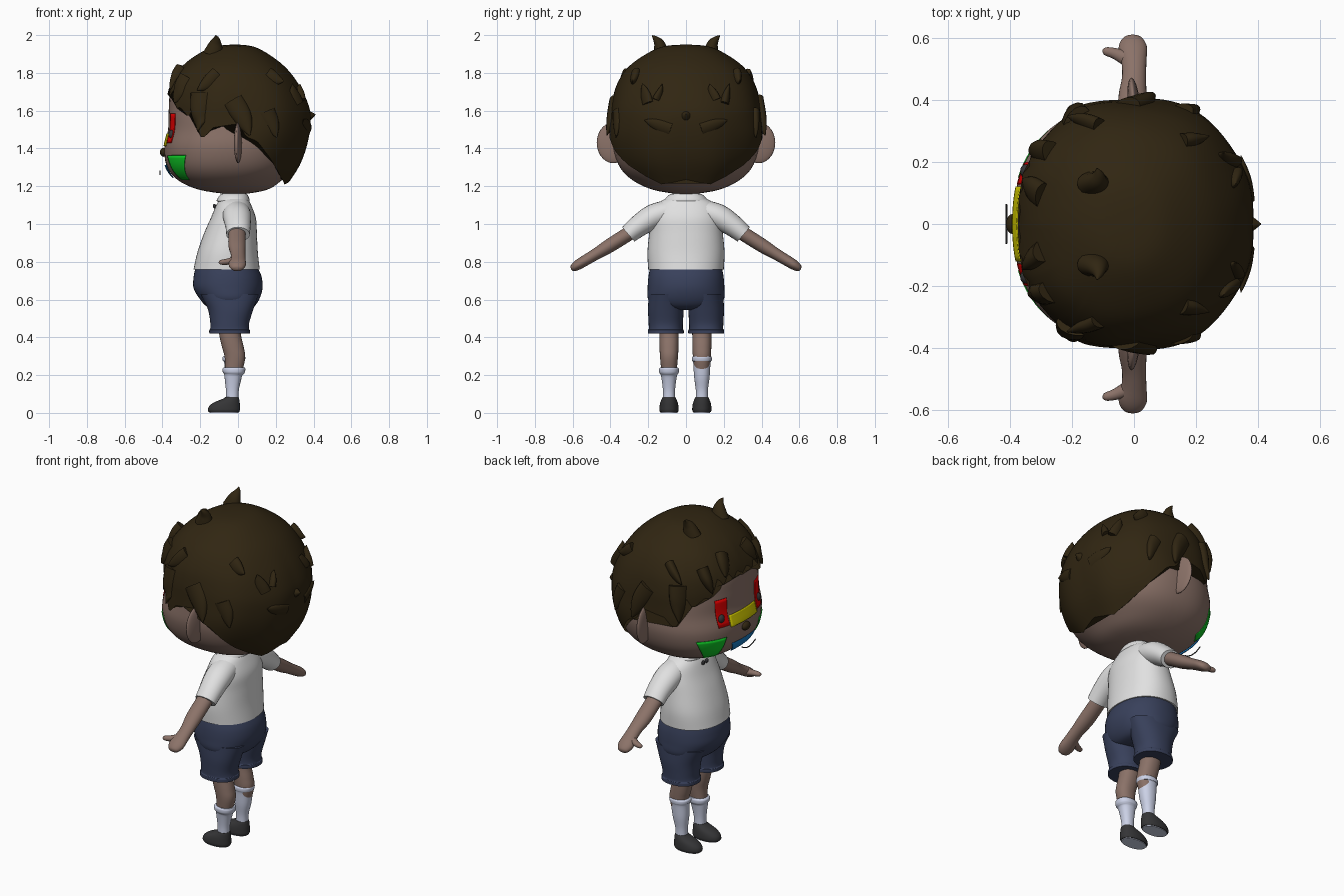
import bpy, bmesh, math
from mathutils import Vector

if "Cube" in bpy.data.objects:
    bpy.data.objects.remove(bpy.data.objects["Cube"])


def material(name, r, g, b):
    m = bpy.data.materials.new(name)
    m.use_nodes = True
    m.diffuse_color = (r, g, b, 1)
    m.node_tree.nodes["Principled BSDF"].inputs["Base Color"].default_value = (r, g, b, 1)
    m.node_tree.nodes["Principled BSDF"].inputs["Roughness"].default_value = 0.8
    return m


SKIN = material("skin", .26, .17, .14)
HAIR = material("dark brown", .03, .019, .006)
WHITE = material("shirt white", .75, .75, .75)
NAVY = material("navy", .04, .052, .105)
SOCK = material("pale blue white", .62, .66, .82)
DARK = material("charcoal", .035, .035, .037)
RED = material("red", .8, 0, 0)
GREEN = material("green", .005, .6, .02)
YELLOW = material("yellow", .68, .62, 0)
BLUE = material("blue", .01, .22, .6)


def finish(name, grid, mat, closed=True, caps=True, thick=0):
    """Skin a grid of points into a smooth object."""
    bm = bmesh.new()
    rows = [[bm.verts.new(p) for p in row] for row in grid]
    for r, s in zip(rows, rows[1:]):
        n = len(r)
        for i in range(n if closed else n - 1):
            j = (i + 1) % n
            bm.faces.new((r[i], r[j], s[j], s[i]))
    if caps:
        bm.faces.new(rows[0])
        bm.faces.new(rows[-1])
    bmesh.ops.recalc_face_normals(bm, faces=bm.faces)
    me = bpy.data.meshes.new(name)
    bm.to_mesh(me)
    bm.free()
    ob = bpy.data.objects.new(name, me)
    bpy.context.collection.objects.link(ob)
    me.materials.append(mat)
    if thick:
        mod = ob.modifiers.new("thickness", "SOLIDIFY")
        mod.thickness, mod.offset = thick, -1
    bpy.context.view_layer.objects.active = ob
    bpy.ops.object.select_all(action="DESELECT")
    ob.select_set(True)
    bpy.ops.object.shade_smooth_by_angle(angle=math.radians(50))
    return ob


def sample(rows, t):
    """Smooth interpolation between table rows."""
    last = len(rows) - 1
    i = min(int(t), last - 1)
    f = t - i
    a, b, c, d = (rows[max(0, min(last, i + k))] for k in (-1, 0, 1, 2))
    return [q + f / 2 * (r - p + f * (2 * p - 5 * q + 4 * r - s + f * (3 * (q - r) + s - p)))
            for p, q, r, s in zip(a, b, c, d)]


def ring_point(row, a, power, cy=0):
    """Point on a rounded ring; angle 0 is the face side (-x)."""
    z, x0, x1, y = row
    c, s = math.cos(a), math.sin(a)
    e = 2 / power
    return Vector(((x0 + x1) / 2 - (x1 - x0) / 2 * math.copysign(abs(c) ** e, c),
                   cy + y * math.copysign(abs(s) ** e, s), z))


def loft(name, rows, mat, cy=0, power=2.2, steps=5, seg=48):
    n = (len(rows) - 1) * steps
    grid = [[ring_point(sample(rows, i / steps), math.tau * k / seg, power, cy) for k in range(seg)]
            for i in range(n + 1)]
    return finish(name, grid, mat)


def tube(name, rows, mat, side=(1, 0, 0), steps=4, seg=16):
    """Tapered tube; rows hold x, y, z and two radii."""
    n = (len(rows) - 1) * steps
    pts = [sample(rows, i / steps) for i in range(n + 1)]
    grid = []
    for i, p in enumerate(pts):
        d = (Vector(pts[min(n, i + 1)][:3]) - Vector(pts[max(0, i - 1)][:3])).normalized()
        u = Vector(side)
        u = (u - d * u.dot(d)).normalized()
        v = d.cross(u)
        grid.append([Vector(p[:3]) + u * p[3] * math.cos(math.tau * k / seg)
                     + v * p[4] * math.sin(math.tau * k / seg) for k in range(seg)])
    return finish(name, grid, mat)


def ball(name, loc, scale, mat, turn=0):
    bpy.ops.mesh.primitive_uv_sphere_add(segments=24, ring_count=14, location=loc, rotation=(0, 0, turn))
    ob = bpy.context.object
    ob.name, ob.scale = name, scale
    ob.data.materials.append(mat)
    bpy.ops.object.shade_smooth()


def surface(rows, z, a, power):
    lo, hi = 0, len(rows) - 1
    for _ in range(24):
        mid = (lo + hi) / 2
        lo, hi = (mid, hi) if sample(rows, mid)[0] > z else (lo, mid)
    return ring_point(sample(rows, lo), a, power)


# Head
head = [(1.90, -.04, -.02, .01), (1.88, -.15, .1, .13), (1.83, -.25, .2, .25), (1.72, -.35, .3, .35),
        (1.6, -.367, .34, .375), (1.5, -.37, .345, .385), (1.4, -.39, .34, .385), (1.3, -.375, .3, .35),
        (1.23, -.315, .23, .28), (1.18, -.2, .15, .17), (1.155, -.03, .01, .02)]
loft("head", head, SKIN, power=2.3, seg=64)
SIDES = (("left", -1), ("right", 1))
for word, s in SIDES:
    ball(word + "_ear", (0, s * .385, 1.43), (.02, .088, .108), SKIN, s * .1)


# Coloured face plates that follow the head
def plate(name, mat, top, bottom, z1, z0):
    grid = []
    for i in range(9):
        f = i / 8
        z = z1 + (z0 - z1) * f
        lo, hi = (math.radians(p + (q - p) * f) for p, q in zip(top, bottom))
        row = []
        for k in range(13):
            p = surface(head, z, lo + (hi - lo) * k / 12, 2.3)
            row.append(p + (p - Vector((0, 0, 1.5))).normalized() * .005)
        grid.append(row)
    finish(name, grid, mat, closed=False, caps=False, thick=.004)


for word, s in SIDES:
    plate(word + "_eye_patch", RED, (s * 17, s * 29), (s * 16, s * 27), 1.585, 1.43)
    plate(word + "_cheek", GREEN, (s * 20, s * 50), (s * 28, s * 43), 1.365, 1.235)
    eye = surface(head, 1.475, math.radians(s * 23), 2.3)
    ball(word + "_eye", eye, (.018, .022, .024), DARK)
plate("nose_band", YELLOW, (-15, 15), (-15, 15), 1.48, 1.415)
plate("mouth_patch", BLUE, (-14, 14), (-10, 10), 1.315, 1.25)
ball("nose", (-.393, 0, 1.38), (.02, .032, .024), HAIR)
tube("mouth_line", [(-.412, y, 1.262 + 5 * y * y, .003, .003) for y in (-.063, -.03, 0, .03, .063)], DARK)

# Hair cap with a jagged hairline
hair = [(1.95, -.03, 0, .015), (1.94, -.12, .08, .12), (1.90, -.21, .16, .21), (1.83, -.3, .25, .305),
        (1.74, -.36, .32, .365), (1.65, -.385, .365, .392), (1.57, -.387, .385, .402),
        (1.45, -.385, .375, .408), (1.32, -.37, .335, .37), (1.2, -.3, .26, .27), (1.1, -.2, .2, .2)]
line = [(0, 1.69), (6, 1.72), (11, 1.68), (16, 1.73), (22, 1.67), (27, 1.72), (34, 1.61), (39, 1.62),
        (49, 1.565), (56, 1.63), (61, 1.46), (66, 1.46), (72, 1.51), (90, 1.53), (96, 1.46), (104, 1.44),
        (112, 1.385), (125, 1.31), (140, 1.25), (155, 1.21), (168, 1.22), (180, 1.235)]


def hairline(deg):
    for (a, p), (b, q) in zip(line, line[1:]):
        if a <= deg <= b:
            return p + (q - p) * (deg - a) / (b - a)


grid = []
for i in range(29):
    f = i / 28
    row = []
    for k in range(144):
        deg = k * 2.5
        fold = min(deg, 360 - deg)
        z = 1.949 - (1.949 - hairline(fold)) * f ** 1.6
        p = surface(hair, z, math.radians(deg), 2.2)
        wave = 1 + .012 * f * math.sin(math.radians(fold * 8) + 5 * f)
        row.append(Vector((p.x * wave, p.y * wave, p.z)))
    grid.append(row)
finish("hair", grid, HAIR, thick=.025)


# Hair tufts: start angle, start height, end angle, end height, lift, radius
def tuft(name, a0, z0, a1, z1, lift, r):
    rows = []
    for f, out, size in ((0, -.01, 1), (.4, .25, .9), (.75, .6, .55), (1, 1, .05)):
        p = surface(hair, z0 + (z1 - z0) * f, math.radians(a0 + (a1 - a0) * f), 2.2)
        n = (p - Vector((0, 0, 1.5))).normalized()
        p += n * (lift * out - r * .35 * size)
        rows.append((*p, r * size, r * .6 * size))
    tube(name, rows, HAIR, side=(.3, .2, 1))


tufts = [(40, 1.78, 33, 1.64, .012, .06), (62, 1.7, 60, 1.49, .015, .065), (88, 1.66, 98, 1.47, .015, .06),
         (75, 1.8, 60, 1.7, .02, .045), (125, 1.8, 135, 1.74, .03, .045), (150, 1.64, 146, 1.73, .025, .04),
         (158, 1.66, 163, 1.73, .02, .035), (112, 1.6, 120, 1.46, .015, .05), (14, 1.82, 20, 1.71, .012, .06),
         (170, 1.5, 150, 1.55, .01, .04)]
for word, s in SIDES:
    for i, (a0, z0, a1, z1, lift, r) in enumerate(tufts):
        tuft(f"{word}_hair_tuft_{i + 1}", s * a0, z0, s * a1, z1, lift, r)
    tube(word + "_crown_tuft", [(-.13, s * .13, 1.9, .055, .04), (-.12, s * .14, 1.95, .036, .03),
                                (-.115, s * .16, 1.98, .018, .016), (-.12, s * .18, 1.998, .002, .002)], HAIR)
tube("back_hair_spike", [(.35, 0, 1.57, .045, .045), (.385, 0, 1.575, .022, .022), (.41, 0, 1.58, .002, .002)],
     HAIR, side=(0, 1, 0))

# Neck, shirt and collar
loft("neck", [(1.2, -.07, .03, .05), (1.1, -.07, .03, .05)], SKIN)
loft("shirt", [(1.155, -.075, .035, .055), (1.14, -.09, .05, .095), (1.10, -.115, .07, .16),
               (1.03, -.145, .095, .187), (.95, -.18, .1, .195), (.85, -.215, .105, .204),
               (.76, -.235, .115, .2)], WHITE)
loft("collar", [(1.162, -.078, .036, .058), (1.155, -.094, .05, .088), (1.125, -.113, .062, .115),
                (1.115, -.1, .05, .1)], WHITE)
for word, s in SIDES:
    ball(word + "_bow_half", (-.125, s * .016, 1.095), (.008, .014, .012), DARK)
    # Sleeves, arms and thumbs
    tube(word + "_sleeve", [(-.01, s * .08, 1.07, .07, .06), (-.005, s * .17, 1.04, .075, .066),
                            (0, s * .25, .99, .067, .058), (0, s * .305, .945, .062, .05)], WHITE, seg=24)
    tube(word + "_arm", [(-.005, s * .27, .97, .045, .038), (-.005, s * .4, .888, .046, .037),
                         (0, s * .47, .845, .039, .031), (0, s * .52, .815, .04, .029),
                         (-.004, s * .57, .785, .046, .027), (-.004, s * .6, .765, .03, .018),
                         (-.004, s * .608, .76, .003, .003)], SKIN, seg=24)
    tube(word + "_thumb", [(-.015, s * .53, .808, .026, .02), (-.06, s * .55, .8, .018, .016),
                           (-.092, s * .558, .797, .013, .012), (-.102, s * .56, .796, .002, .002)],
         SKIN, side=(0, 1, 0))

# Shorts
loft("shorts_hips", [(.768, -.225, .105, .19), (.72, -.235, .125, .199), (.66, -.235, .13, .203),
                     (.6, -.2, .112, .2), (.56, -.16, .08, .16), (.545, -.1, .03, .08)], NAVY)
for word, s in SIDES:
    loft(word + "_shorts_leg", [(.63, -.2, .11, .09), (.55, -.16, .082, .094), (.48, -.147, .06, .091),
                                (.445, -.147, .058, .09), (.438, -.152, .063, .095), (.42, -.152, .063, .095)],
         NAVY, cy=s * .107)
    # Legs, socks and shoes; one sock is pulled higher
    cy, top = (-.09, .24) if s < 0 else (.084, .3)
    loft(word + "_leg", [(.5, -.1, .02, .052), (.42, -.1, .015, .051), (.35, -.085, .03, .05),
                         (.29, -.07, .038, .047), (.2, -.068, .018, .038), (.1, -.06, 0, .028)], SKIN, cy=cy)
    loft(word + "_sock", [(top, -.076, .036, .048), (top - .008, -.082, .039, .053),
                          (top - .025, -.08, .036, .052), (top - .035, -.073, .03, .046),
                          (.19, -.071, .02, .041), (.12, -.064, .004, .032), (.06, -.064, .002, .032)],
         SOCK, cy=cy)
    loft(word + "_shoe", [(.085, -.065, .003, .033), (.075, -.08, .006, .038), (.055, -.128, .009, .046),
                          (.035, -.153, .01, .05), (.015, -.16, .01, .051), (.004, -.155, .006, .047)],
         DARK, cy=cy)
    loft(word + "_sole", [(.007, -.15, .002, .044), (0, -.15, .002, .044)], SOCK, cy=cy)
